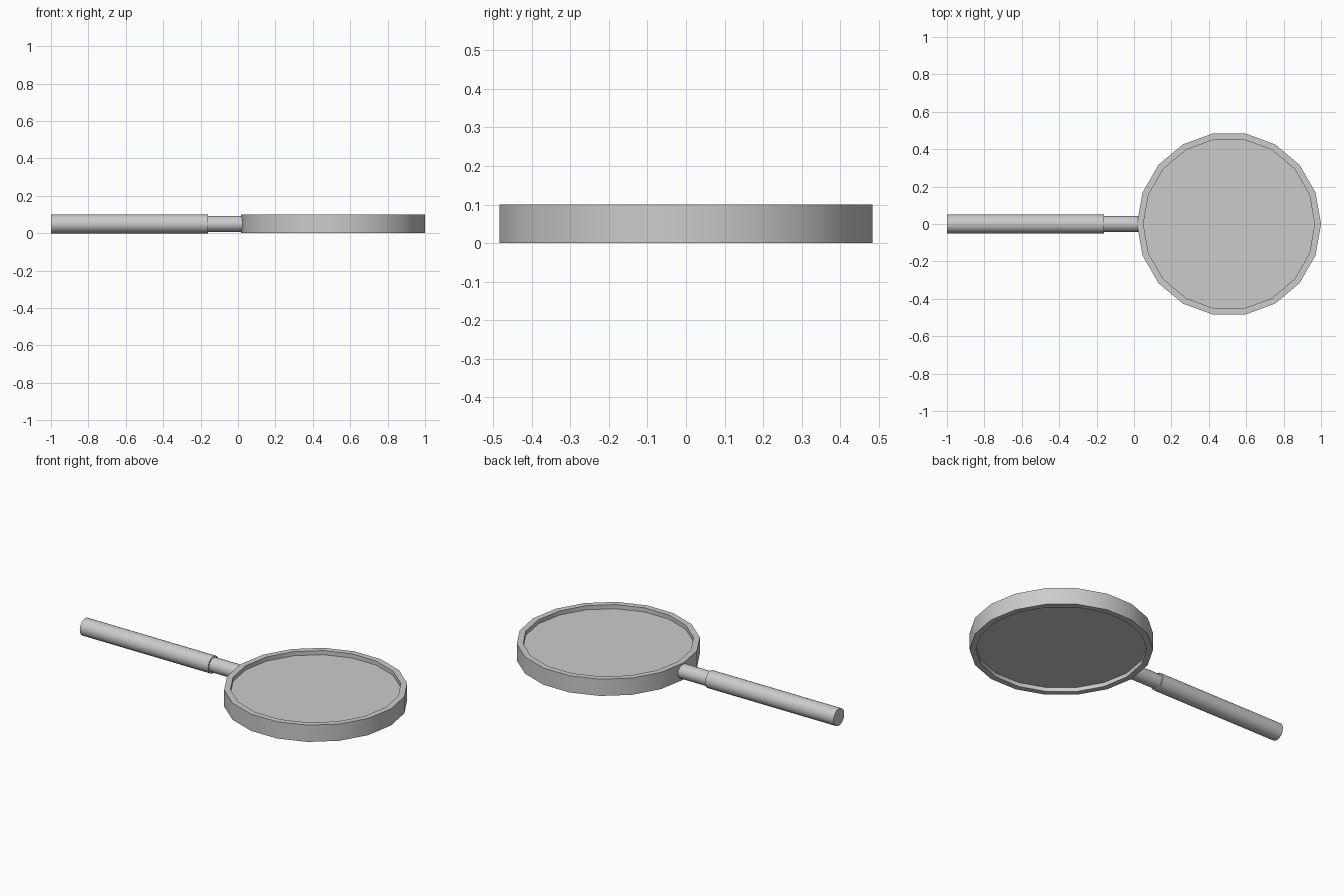
import bpy, bmesh, math

if "Cube" in bpy.data.objects:
    bpy.data.objects.remove(bpy.data.objects["Cube"])

CX, CZ, SIDES = 0.508, 0.05, 18


def add_object(name, bm):
    bmesh.ops.recalc_face_normals(bm, faces=bm.faces)
    mesh = bpy.data.meshes.new(name)
    bm.to_mesh(mesh)
    bm.free()
    ob = bpy.data.objects.new(name, mesh)
    bpy.context.collection.objects.link(ob)
    bpy.ops.object.select_all(action='DESELECT')
    ob.select_set(True)
    bpy.context.view_layer.objects.active = ob
    bpy.ops.object.shade_smooth_by_angle(angle=math.radians(30))
    return ob


def rod(name, x0, x1, radius):
    bpy.ops.mesh.primitive_cylinder_add(
        vertices=32, radius=radius, depth=x1 - x0,
        location=((x0 + x1) / 2, 0, CZ), rotation=(0, math.pi / 2, 0))
    ob = bpy.context.object
    ob.name = name
    bpy.ops.object.shade_smooth_by_angle(angle=math.radians(30))
    return ob


# Rim: rectangular profile swept round 18 sides
bm = bmesh.new()
profile = [(0.492, 0.0005), (0.492, 0.0995), (0.458, 0.0995), (0.458, 0.0005)]
loops = []
for i in range(SIDES):
    a = 2 * math.pi * i / SIDES
    loops.append([bm.verts.new((CX + r * math.cos(a), r * math.sin(a), z))
                  for r, z in profile])
for i in range(SIDES):
    p, q = loops[i], loops[(i + 1) % SIDES]
    for j in range(4):
        k = (j + 1) % 4
        bm.faces.new((p[j], q[j], q[k], p[k]))
add_object("rim", bm)

# Lens: flat disc recessed on both sides of the rim
bm = bmesh.new()
bmesh.ops.create_cone(bm, cap_ends=True, segments=SIDES,
                      radius1=0.459, radius2=0.459, depth=0.05)
# Align its corners with those of the rim
angle = math.atan2(bm.verts[:][0].co.y, bm.verts[:][0].co.x)
for v in bm.verts:
    x, y = v.co.x, v.co.y
    v.co.x = x * math.cos(angle) + y * math.sin(angle) + CX
    v.co.y = y * math.cos(angle) - x * math.sin(angle)
    v.co.z += CZ
add_object("lens", bm)

# Handle grip and the thinner neck joining it to the rim
rod("handle_grip", -1.0, -0.16, 0.05)
rod("handle_neck", -0.17, 0.03, 0.042)
